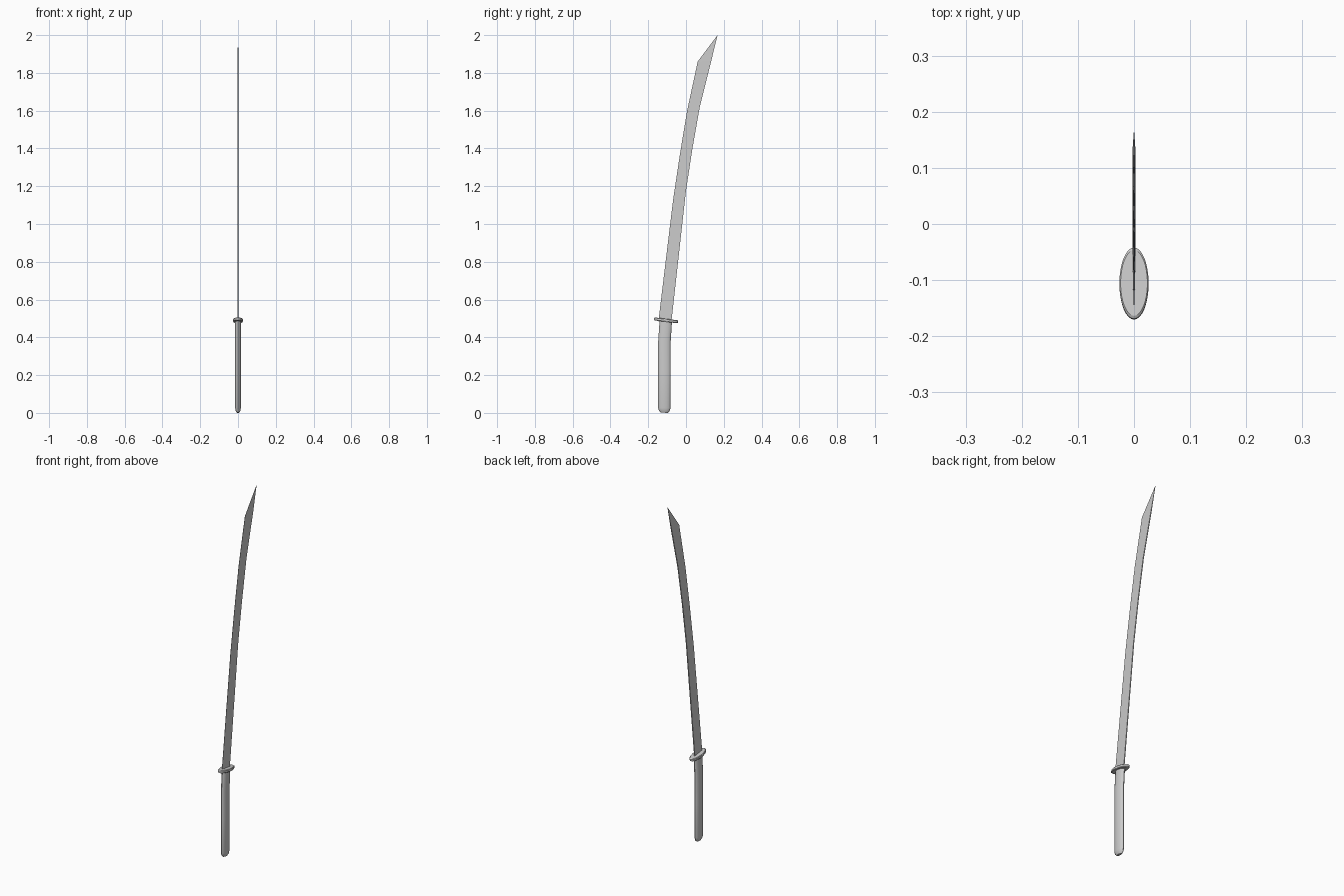
import bpy, bmesh, math

if "Cube" in bpy.data.objects:
    bpy.data.objects.remove(bpy.data.objects["Cube"])


def finish(name, bm, angle=None):
    bmesh.ops.recalc_face_normals(bm, faces=bm.faces)
    me = bpy.data.meshes.new(name)
    bm.to_mesh(me)
    bm.free()
    ob = bpy.data.objects.new(name, me)
    bpy.context.collection.objects.link(ob)
    if angle:
        bpy.ops.object.select_all(action='DESELECT')
        ob.select_set(True)
        bpy.context.view_layer.objects.active = ob
        bpy.ops.object.shade_smooth_by_angle(angle=math.radians(angle))
    return ob


def loft(name, rings, angle=None):
    """Skin a list of closed rings and cap both ends."""
    bm = bmesh.new()
    vs = [[bm.verts.new(p) for p in r] for r in rings]
    n = len(rings[0])
    for a, b in zip(vs, vs[1:]):
        for i in range(n):
            j = (i + 1) % n
            bm.faces.new((a[i], a[j], b[j], b[i]))
    bm.faces.new(vs[0][::-1])
    bm.faces.new(vs[-1])
    return finish(name, bm, angle)


def ellipse(y, z, rx, ry, tilt=0.0, n=16):
    """Ellipse across the handle, leaning toward +y by tilt degrees."""
    t = math.radians(tilt)
    out = []
    for i in range(n):
        a = 2 * math.pi * i / n
        d = ry * math.sin(a)
        out.append((rx * math.cos(a), y + d * math.cos(t), z - d * math.sin(t)))
    return out


# Handle: straight oval grip, rounded pommel, slight lean at the top
loft("handle", [
    ellipse(-0.115, 0.001, 0.007, 0.018, 3),
    ellipse(-0.115, 0.010, 0.012, 0.028, 3),
    ellipse(-0.115, 0.026, 0.015, 0.033),
    ellipse(-0.114, 0.220, 0.015, 0.033),
    ellipse(-0.114, 0.380, 0.015, 0.033, 3),
    ellipse(-0.107, 0.488, 0.015, 0.033, 7),
], 40)

# Guard: tilted oval disc with a small chamfer
loft("guard", [
    ellipse(y, z, 0.026 * s, 0.064 * s, 7, 32)
    for y, z, s in [(-0.1070, 0.482, 0.92), (-0.1068, 0.485, 1.0),
                    (-0.1054, 0.495, 1.0), (-0.1052, 0.498, 0.92)]
], 30)

# Blade: wedge section swept along the curve (edge y, edge z, spine y, spine z)
stations = [(-0.146, 0.485, -0.078, 0.478),
            (-0.108, 0.80, -0.042, 0.80),
            (-0.068, 1.13, -0.001, 1.17),
            (-0.032, 1.37, 0.034, 1.40),
            (0.006, 1.60, 0.073, 1.62),
            (0.062, 1.86, 0.134, 1.865),
            (0.165, 1.997, 0.167, 2.0)]
rings = []
for k, (ey, ez, sy, sz) in enumerate(stations):
    last = k == len(stations) - 1
    e, s = (0.0002, 0.0002) if last else (0.0006, 0.0025)
    rings.append([(-e, ey, ez), (e, ey, ez), (s, sy, sz), (-s, sy, sz)])
loft("blade", rings)
